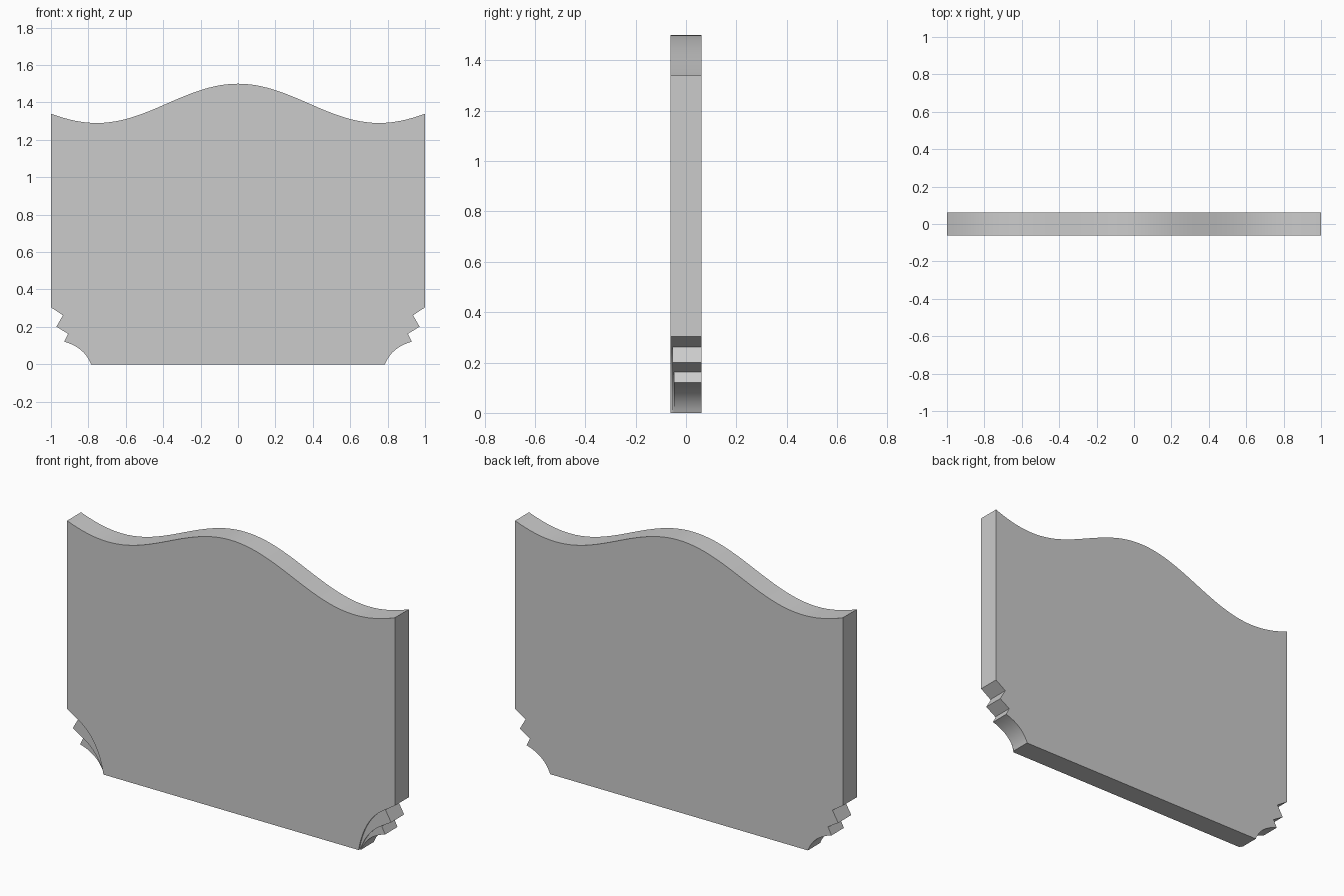
import bpy, bmesh, math

if "Cube" in bpy.data.objects:
    bpy.data.objects.remove(bpy.data.objects["Cube"])


def arc(p0, c, p2, n=16):
    """Quadratic curve from p0 to p2, pulled towards c."""
    return [tuple((1-t)**2*a + 2*t*(1-t)*b + t*t*d for a, b, d in zip(p0, c, p2))
            for t in (i/n for i in range(n+1))]


def slab(name, outline, y0, y1):
    """Extrude an x-z outline between two depths."""
    bm = bmesh.new()
    face = bm.faces.new([bm.verts.new((x, y0, z)) for x, z in outline])
    ext = bmesh.ops.extrude_face_region(bm, geom=[face])
    verts = [g for g in ext['geom'] if isinstance(g, bmesh.types.BMVert)]
    bmesh.ops.translate(bm, vec=(0, y1-y0, 0), verts=verts)
    bmesh.ops.recalc_face_normals(bm, faces=bm.faces)
    me = bpy.data.meshes.new(name)
    bm.to_mesh(me)
    bm.free()
    ob = bpy.data.objects.new(name, me)
    bpy.context.collection.objects.link(ob)
    return ob


def mirror(pts, s):
    return [(s*x, z) for x, z in pts]


# Wavy top and stepped leafy lower corners
top = [(x, 1.395 + 0.105*math.cos(math.pi*x/0.755))
       for x in (1 - 2*i/64 for i in range(65))]
corner = arc((0.786, 0), (0.82, 0.09), (0.93, 0.121))
corner += [(0.909, 0.163), (0.971, 0.201), (0.936, 0.262), (1.0, 0.304)]
outline = corner + top + mirror(corner[::-1], -1)
board = slab("headboard_panel", outline, -0.061, 0.061)

# Shallow leaf layers carved into the front of each corner
layers = [(-0.053, arc((0.936, 0.262), (0.8125, 0.19), (0.778, 0)), (0.776, -0.05), 0.26),
          (-0.047, arc((0.909, 0.163), (0.82, 0.11), (0.782, 0)), (0.780, -0.05), 0.16)]
cutters = []
for depth, curve, foot, z in layers:
    for s in (-1, 1):
        shape = mirror(curve + [foot, (1.1, -0.05), (1.1, z)], s)
        cutter = slab("leaf_cutter", shape, -0.1, depth)
        cutter.hide_render = True
        mod = board.modifiers.new("leaf_layer", 'BOOLEAN')
        mod.operation, mod.solver, mod.object = 'DIFFERENCE', 'EXACT', cutter
        cutters.append(cutter)

# Apply the carving and shade
bpy.context.view_layer.objects.active = board
board.select_set(True)
for mod in list(board.modifiers):
    bpy.ops.object.modifier_apply(modifier=mod.name)
for cutter in cutters:
    bpy.data.objects.remove(cutter)
bpy.ops.object.shade_smooth_by_angle(angle=math.radians(25))
